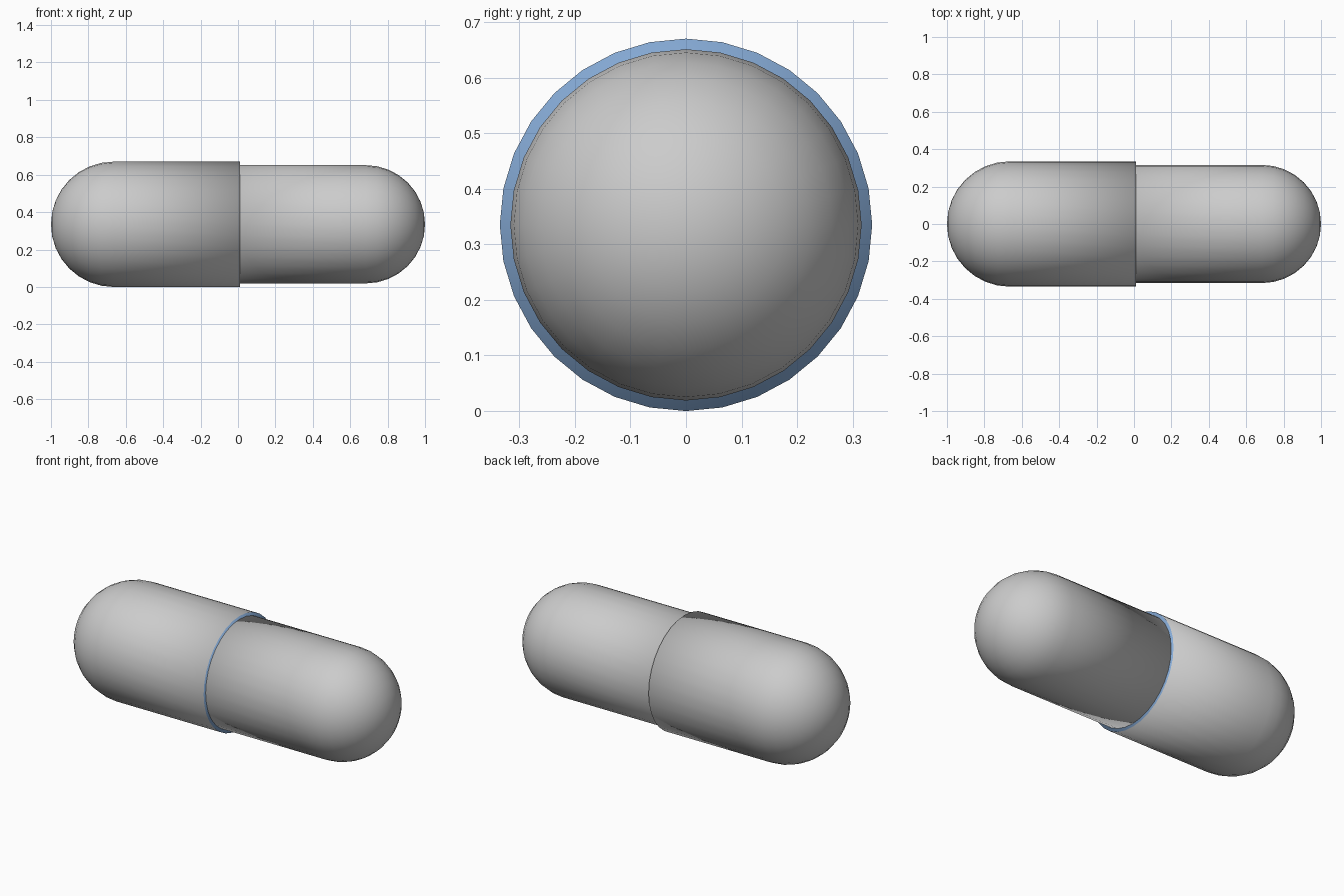
import bpy, bmesh
from mathutils import Matrix

cube = bpy.data.objects.get("Cube")
if cube:
    bpy.data.objects.remove(cube, do_unlink=True)


def make_material(name, rgb):
    mat = bpy.data.materials.new(name)
    mat.use_nodes = True
    mat.diffuse_color = (*rgb, 1)
    mat.node_tree.nodes["Principled BSDF"].inputs["Base Color"].default_value = (*rgb, 1)
    return mat


SHELL = make_material("light_grey", (0.6, 0.6, 0.6))
RIM = make_material("soft_blue", (0.24, 0.41, 0.68))
CENTRE_Z = 0.335


def half_capsule(name, radius, tip, end):
    """Solid round-tipped tube along x, closed by a flat blue disc at x = end."""
    side = 1 if tip > end else -1
    bm = bmesh.new()
    bmesh.ops.create_uvsphere(bm, u_segments=32, v_segments=16, radius=radius)
    bmesh.ops.rotate(bm, verts=bm.verts, matrix=Matrix.Rotation(side * 1.5707963, 3, 'Y'))
    # Keep the dome facing the tip
    bmesh.ops.delete(bm, geom=[v for v in bm.verts if v.co.x * side < -0.001], context='VERTS')
    bmesh.ops.translate(bm, verts=bm.verts, vec=(tip - side * radius, 0, 0))
    # Pull the open edge out into the straight tube
    edge = [e for e in bm.edges if e.is_boundary]
    ring = bmesh.ops.extrude_edge_only(bm, edges=edge)["geom"]
    for v in ring:
        if isinstance(v, bmesh.types.BMVert):
            v.co.x = end
    # Close the end with the coloured disc
    disc = bmesh.ops.contextual_create(bm, geom=[e for e in bm.edges if e.is_boundary])["faces"]
    for face in disc:
        face.material_index = 1
    bmesh.ops.recalc_face_normals(bm, faces=bm.faces)
    for face in bm.faces:
        face.smooth = True
    mesh = bpy.data.meshes.new(name)
    bm.to_mesh(mesh)
    bm.free()
    mesh.materials.append(SHELL)
    mesh.materials.append(RIM)
    obj = bpy.data.objects.new(name, mesh)
    obj.location.z = CENTRE_Z
    bpy.context.collection.objects.link(obj)


# Wider half on the right, narrower half on the left
half_capsule("wide_capsule_half", 0.335, -1.0, 0.01)
half_capsule("narrow_capsule_half", 0.316, 1.0, 0.0)
